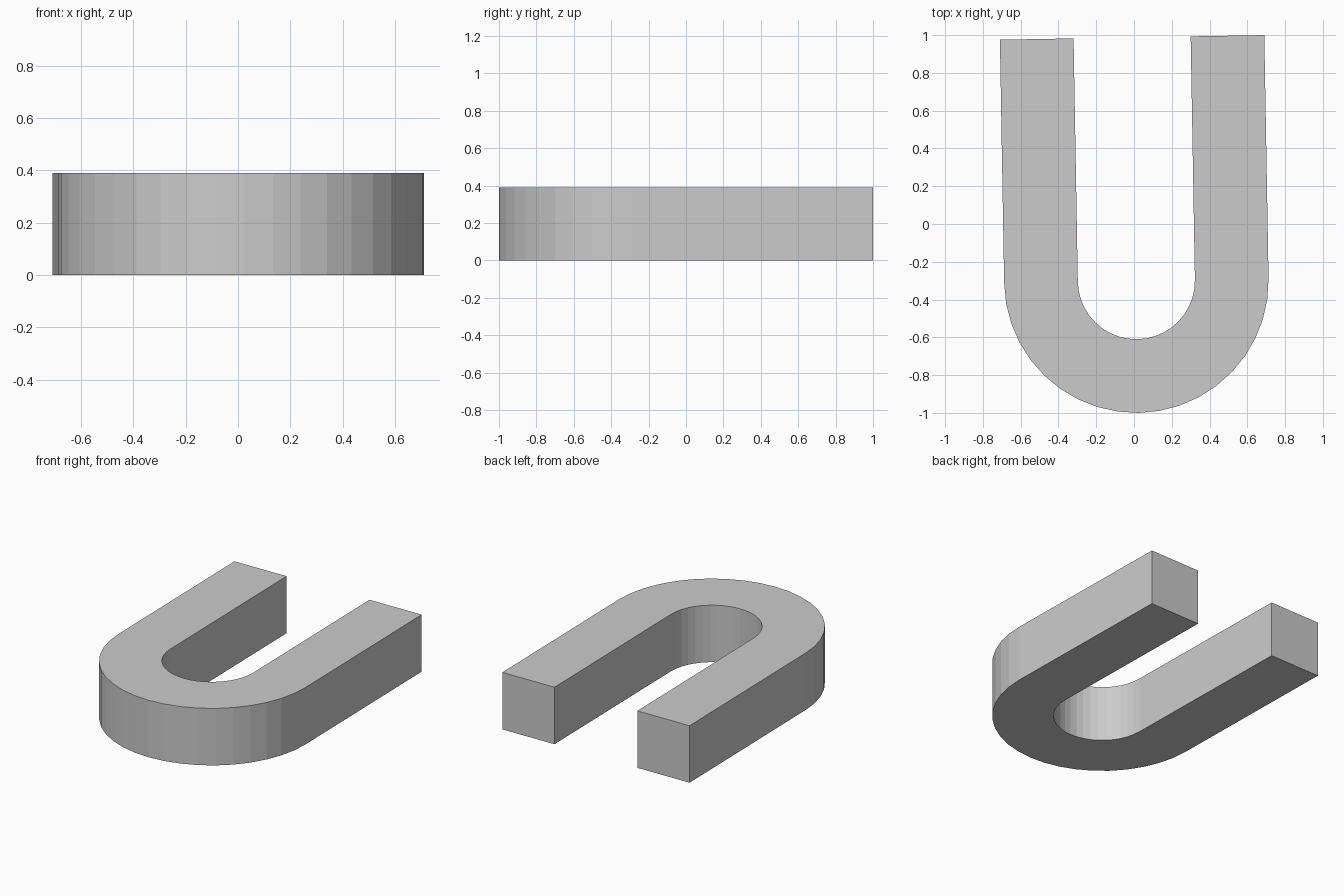
import bpy, bmesh
from math import sin, cos, pi, radians
from mathutils import Matrix, Vector

if "Cube" in bpy.data.objects:
    bpy.data.objects.remove(bpy.data.objects["Cube"])

OUTER, INNER, LEG, HEIGHT, SEGS = 0.70, 0.31, 1.288, 0.39, 20


def half_loop(r):
    """U-shaped line: left tip, round bend, right tip."""
    arc = [(r * sin(a), -r * cos(a)) for a in (-pi / 2 + pi * i / SEGS for i in range(SEGS + 1))]
    return [(-r, LEG)] + arc + [(r, LEG)]


# U-shaped bar: flat profile extruded upward
bm = bmesh.new()
outline = half_loop(OUTER) + half_loop(INNER)[::-1]
base = bm.faces.new([bm.verts.new((x, y, 0)) for x, y in outline])
up = bmesh.ops.extrude_face_region(bm, geom=[base], use_keep_orig=True)
top = [v for v in up["geom"] if isinstance(v, bmesh.types.BMVert)]
bmesh.ops.translate(bm, verts=top, vec=Vector((0, 0, HEIGHT)))
bmesh.ops.recalc_face_normals(bm, faces=bm.faces)

# Slight turn, then shift to the bend centre
bm.transform(Matrix.Translation((0.0125, -0.30, 0)) @ Matrix.Rotation(radians(1), 4, "Z"))

mesh = bpy.data.meshes.new("u_shaped_bar")
bm.to_mesh(mesh)
bm.free()
bpy.context.collection.objects.link(bpy.data.objects.new("u_shaped_bar", mesh))
